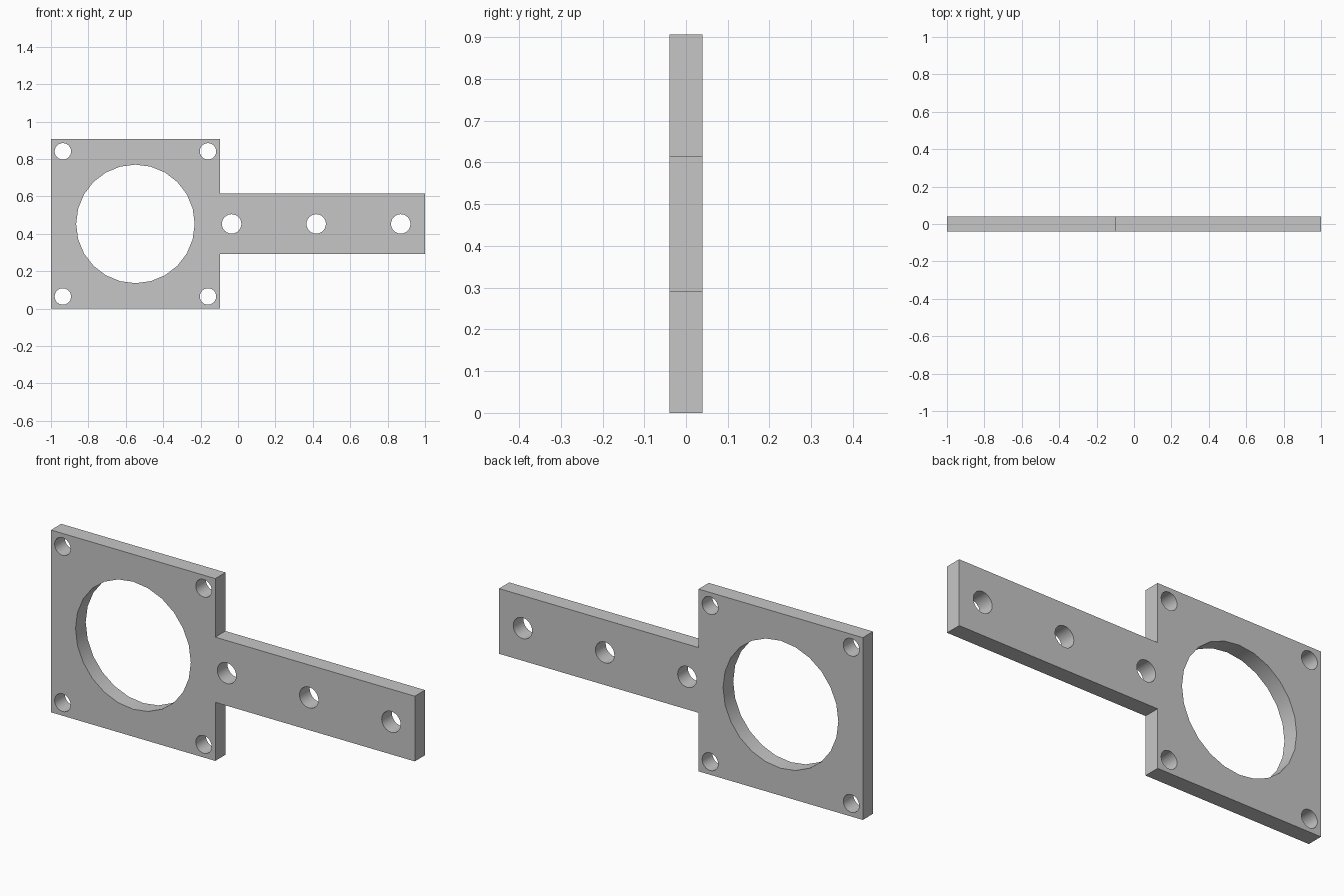
import bpy, bmesh
from math import radians
from mathutils import Matrix

cube = bpy.data.objects.get("Cube")
if cube:
    bpy.data.objects.remove(cube, do_unlink=True)

THICK = 0.08
MID = 0.453           # height of the horizontal centre line
PLATE_X = -0.097      # where the square plate meets the arm
ARM_HALF = 0.162      # half the arm height

# Light grey metal
metal = bpy.data.materials.new("light_grey_metal")
metal.use_nodes = True
grey = (0.565, 0.565, 0.565, 1)
metal.diffuse_color = grey
metal.node_tree.nodes["Principled BSDF"].inputs["Base Color"].default_value = grey


def add_object(name, bm):
    bmesh.ops.recalc_face_normals(bm, faces=bm.faces)
    mesh = bpy.data.meshes.new(name)
    bm.to_mesh(mesh)
    bm.free()
    obj = bpy.data.objects.new(name, mesh)
    obj.data.materials.append(metal)
    bpy.context.collection.objects.link(obj)
    return obj


# Bracket body: square plate with a narrow arm, extruded from one outline
lower = [(-1, -MID), (PLATE_X, -MID), (PLATE_X, -ARM_HALF), (1, -ARM_HALF)]
outline = lower + [(x, -z) for x, z in reversed(lower)]
bm = bmesh.new()
face = bm.faces.new([bm.verts.new((x, -THICK / 2, MID + z)) for x, z in outline])
ext = bmesh.ops.extrude_face_region(bm, geom=[face])
bmesh.ops.translate(bm, vec=(0, THICK, 0),
                    verts=[v for v in ext["geom"] if isinstance(v, bmesh.types.BMVert)])
body = add_object("mounting_bracket", bm)

# Holes: (x, z offset from centre line, radius)
plate_mid = (PLATE_X - 1) / 2
holes = [(plate_mid, 0, 0.317)]
holes += [(plate_mid + sx * 0.388, sz * 0.388, 0.044) for sx in (-1, 1) for sz in (-1, 1)]
holes += [(x, 0, 0.052) for x in (-0.034, 0.418, 0.87)]
bm = bmesh.new()
for x, z, r in holes:
    place = Matrix.Translation((x, 0, MID + z)) @ Matrix.Rotation(radians(90), 4, 'X')
    bmesh.ops.create_cone(bm, cap_ends=True, segments=24, radius1=r, radius2=r,
                          depth=THICK * 3, matrix=place)
cutter = add_object("hole_cutter", bm)
cutter.hide_render = True

# Cut the holes, then drop the cutter
cut = body.modifiers.new("holes", 'BOOLEAN')
cut.operation = 'DIFFERENCE'
cut.solver = 'EXACT'
cut.object = cutter
bpy.ops.object.select_all(action='DESELECT')
bpy.context.view_layer.objects.active = body
body.select_set(True)
bpy.ops.object.modifier_apply(modifier=cut.name)
bpy.data.objects.remove(cutter, do_unlink=True)
bpy.ops.object.shade_smooth_by_angle(angle=radians(30))
